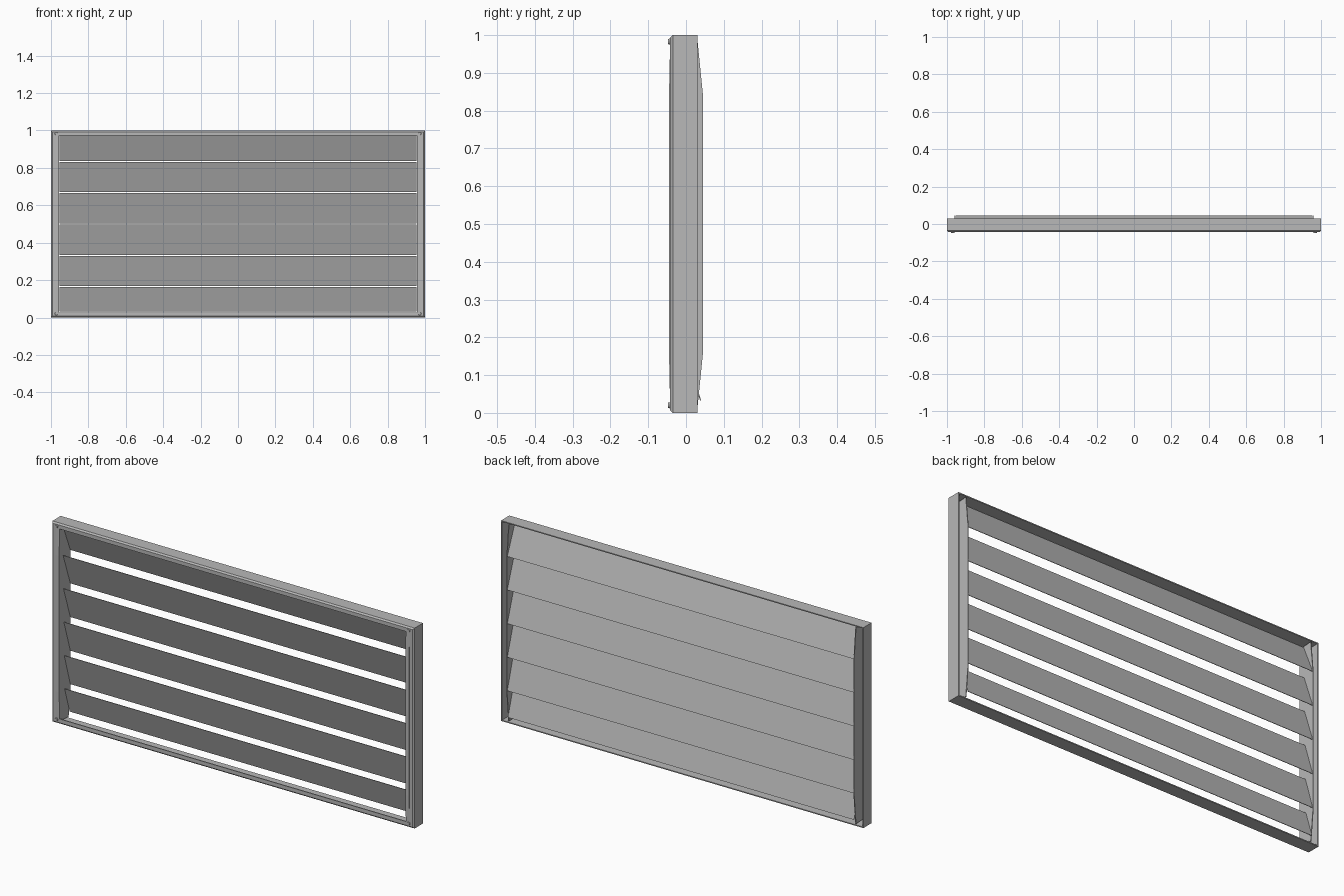
import bpy, bmesh, math
from mathutils import Matrix

if "Cube" in bpy.data.objects:
    bpy.data.objects.remove(bpy.data.objects["Cube"], do_unlink=True)

grey = bpy.data.materials.new("galvanised_grey")
grey.use_nodes = True
grey.diffuse_color = (0.48, 0.48, 0.48, 1)
grey.node_tree.nodes["Principled BSDF"].inputs["Base Color"].default_value = (0.48, 0.48, 0.48, 1)


def finish(name, bm):
    bmesh.ops.recalc_face_normals(bm, faces=bm.faces)
    mesh = bpy.data.meshes.new(name)
    bm.to_mesh(mesh)
    bm.free()
    mesh.materials.append(grey)
    obj = bpy.data.objects.new(name, mesh)
    bpy.context.collection.objects.link(obj)
    return obj


def prism(name, outline, x0, x1):
    """Extrude a (y, z) outline along x."""
    bm = bmesh.new()
    a = [bm.verts.new((x0, y, z)) for y, z in outline]
    b = [bm.verts.new((x1, y, z)) for y, z in outline]
    bm.faces.new(a)
    bm.faces.new(b)
    n = len(outline)
    for i in range(n):
        j = (i + 1) % n
        bm.faces.new((a[i], a[j], b[j], b[i]))
    return finish(name, bm)


# Folded sheet frame: one (inset, y) section carried round the rectangle
section = [(0, .03), (0, -.035), (.007, -.042), (.026, -.042),
           (.026, -.037), (.009, -.037), (.005, -.033), (.005, .03)]
bm = bmesh.new()
rings = []
for inset, y in section:
    w = 1 - inset
    rings.append([bm.verts.new(p) for p in
                  ((-w, y, inset), (w, y, inset), (w, y, w), (-w, y, w))])
for k in range(len(rings)):
    a, b = rings[k], rings[(k + 1) % len(rings)]
    for i in range(4):
        j = (i + 1) % 4
        bm.faces.new((a[i], a[j], b[j], b[i]))
finish("frame", bm)

# Bearing plates with tapered ends, and their front flanges
plate = [(-.04, .015), (-.045, .16), (-.045, .84), (-.04, .985),
         (.03, .99), (.045, .84), (.045, .16), (.03, .01)]
flange = [(-.042, .015), (-.045, .16), (-.045, .84), (-.042, .985),
          (-.036, .985), (-.036, .015)]
for side, s in (("left", 1), ("right", -1)):
    prism(side + "_bearing_plate", plate, s * .956, s * .96)
    prism(side + "_plate_flange", flange, s * .956, s * .976)
    # Corner rivets
    for level, z in (("upper", .983), ("lower", .02)):
        bm = bmesh.new()
        bmesh.ops.create_cone(bm, cap_ends=True, segments=12, radius1=.009,
                              radius2=.007, depth=.01,
                              matrix=Matrix.Translation((s * .972, -.042, z))
                              @ Matrix.Rotation(math.pi / 2, 4, 'X'))
        finish(side + "_" + level + "_rivet", bm)

# Tilted slats, the upper ones a little more open
edges = [.985, .835, .668, .5, .332, .165, .03]
for i in range(6):
    top, bottom = edges[i], edges[i + 1]
    y_top = -.015 + .003 * i
    y_bottom = .045 if i < 5 else .04
    t = .003
    prism("slat_%d" % (i + 1),
          [(y_top, top - t), (y_bottom, bottom + t),
           (y_bottom - t, bottom + t), (y_top - t, top - t)], -.955, .955)
